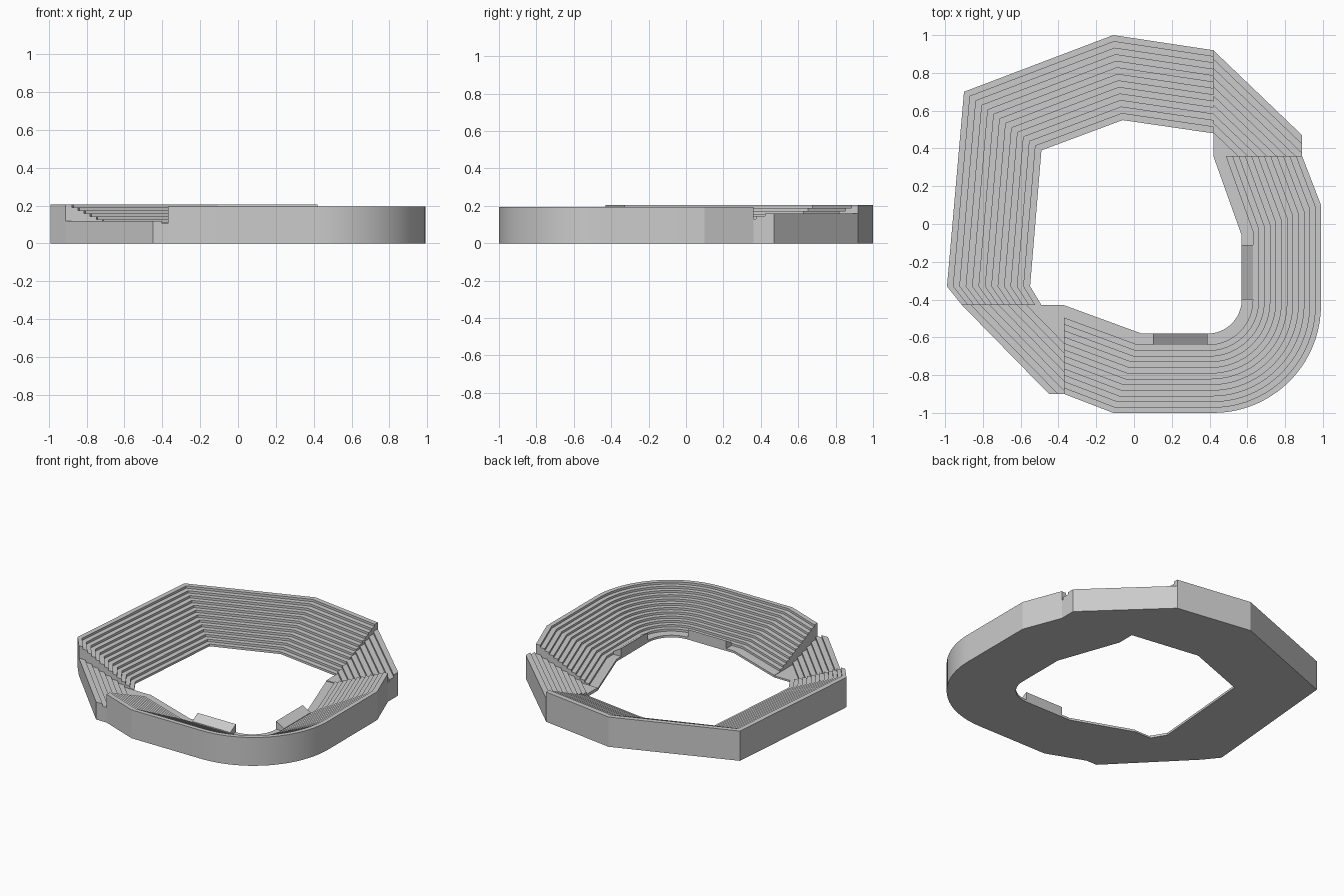
import bpy, bmesh, math
from mathutils import Vector

cube = bpy.data.objects.get("Cube")
if cube:
    bpy.data.objects.remove(cube, do_unlink=True)

grey = bpy.data.materials.new("concrete_grey")
grey.use_nodes = True
colour = (0.6, 0.6, 0.6, 1)
grey.diffuse_color = colour
grey.node_tree.nodes["Principled BSDF"].inputs["Base Color"].default_value = colour


def finish(name, bm, smooth=False):
    bmesh.ops.recalc_face_normals(bm, faces=bm.faces)
    mesh = bpy.data.meshes.new(name)
    bm.to_mesh(mesh)
    bm.free()
    mesh.materials.append(grey)
    obj = bpy.data.objects.new(name, mesh)
    bpy.context.collection.objects.link(obj)
    if smooth:
        bpy.ops.object.select_all(action='DESELECT')
        obj.select_set(True)
        bpy.context.view_layer.objects.active = obj
        bpy.ops.object.shade_smooth_by_angle(angle=math.radians(10))


def loft(name, inner, outer, profile, smooth=False):
    """Sweep a (fraction across, height) profile between two paths."""
    bm = bmesh.new()
    rings = []
    for a, b in zip(inner, outer):
        a, b = Vector((*a, 0)), Vector((*b, 0))
        rings.append([bm.verts.new(a.lerp(b, t) + Vector((0, 0, z))) for t, z in profile])
    n = len(profile)
    for r, s in zip(rings, rings[1:]):
        for i in range(n):
            j = (i + 1) % n
            bm.faces.new((r[i], r[j], s[j], s[i]))
    bm.faces.new(rings[0])
    bm.faces.new(rings[-1])
    finish(name, bm, smooth)


def steps(rows, top, first):
    """Stair profile whose lowest row is 'first' wide."""
    edges = [0] + [first + (1 - first) * i / (rows - 1) for i in range(rows)]
    pts = [(0, 0)]
    for i in range(rows):
        z = top * (i + 1) / rows
        pts += [(edges[i], z), (edges[i + 1], z)]
    return pts + [(1, 0)]


def corner_stand(name, outline, top, row=0.035, drop=0.0155):
    """Rows parallel to the outline's first edge, falling towards the field."""
    bm = bmesh.new()
    bm.faces.new([bm.verts.new((x, y, 0)) for x, y in outline])
    a, b, c = [Vector((*p, 0)) for p in (outline[0], outline[1], outline[3])]
    normal = (b - a).cross(Vector((0, 0, 1))).normalized()
    if normal.dot(c - a) < 0:
        normal = -normal
    count = int((top - 0.01) / drop) + 1
    for i in range(1, count):
        bmesh.ops.bisect_plane(bm, geom=bm.verts[:] + bm.edges[:] + bm.faces[:],
                               plane_co=a + normal * row * i, plane_no=normal)
    # Raise each strip to its own level
    for face in bm.faces[:]:
        level = int((face.calc_center_median() - a).dot(normal) / row)
        lift = Vector((0, 0, max(0.012, top - drop * level)))
        low = [v for v in face.verts]
        high = [bm.verts.new(v.co + lift) for v in low]
        bm.faces.new(high)
        for i in range(len(low)):
            j = (i + 1) % len(low)
            bm.faces.new((low[i], low[j], high[j], high[i]))
    finish(name, bm)


def arc(cx, cy, r, n=20):
    angles = [math.pi / 2 * (i / n - 1) for i in range(n + 1)]
    return [(cx + r * math.cos(t), cy + r * math.sin(t)) for t in angles]


# Tall angular stand along the back and the -x side
loft("upper_stand",
     [(-0.49, -0.43), (-0.55, -0.33), (-0.49, 0.39), (-0.06, 0.55), (0.42, 0.48)],
     [(-0.91, -0.43), (-0.99, -0.33), (-0.90, 0.70), (-0.11, 1.0), (0.42, 0.92)],
     steps(13, 0.205, 1 / 13))

# Rounded stand along the front and the +x side
loft("rounded_stand",
     [(-0.37, -0.43), (0.04, -0.58)] + arc(0.39, -0.40, 0.18) + [(0.57, -0.06), (0.42, 0.36)],
     [(-0.37, -0.90), (-0.11, -1.0)] + arc(0.42, -0.43, 0.57) + [(0.99, 0.10), (0.89, 0.36)],
     steps(13, 0.195, 0.14), smooth=True)

# Low stands that fill the two open corners
corner_stand("front_corner_stand",
             [(-0.91, -0.43), (-0.45, -0.90), (-0.37, -0.90), (-0.37, -0.43)], 0.12)
corner_stand("back_corner_stand",
             [(0.42, 0.92), (0.89, 0.47), (0.89, 0.36), (0.42, 0.36)], 0.16)

# Sloped-roof shelters at the field edge
roof = [(0, 0), (0, 0.07), (1, 0.035), (1, 0)]
loft("front_shelter", [(0.10, -0.58), (0.39, -0.58)], [(0.10, -0.64), (0.39, -0.64)], roof)
loft("side_shelter", [(0.57, -0.40), (0.57, -0.11)], [(0.63, -0.40), (0.63, -0.11)], roof)
